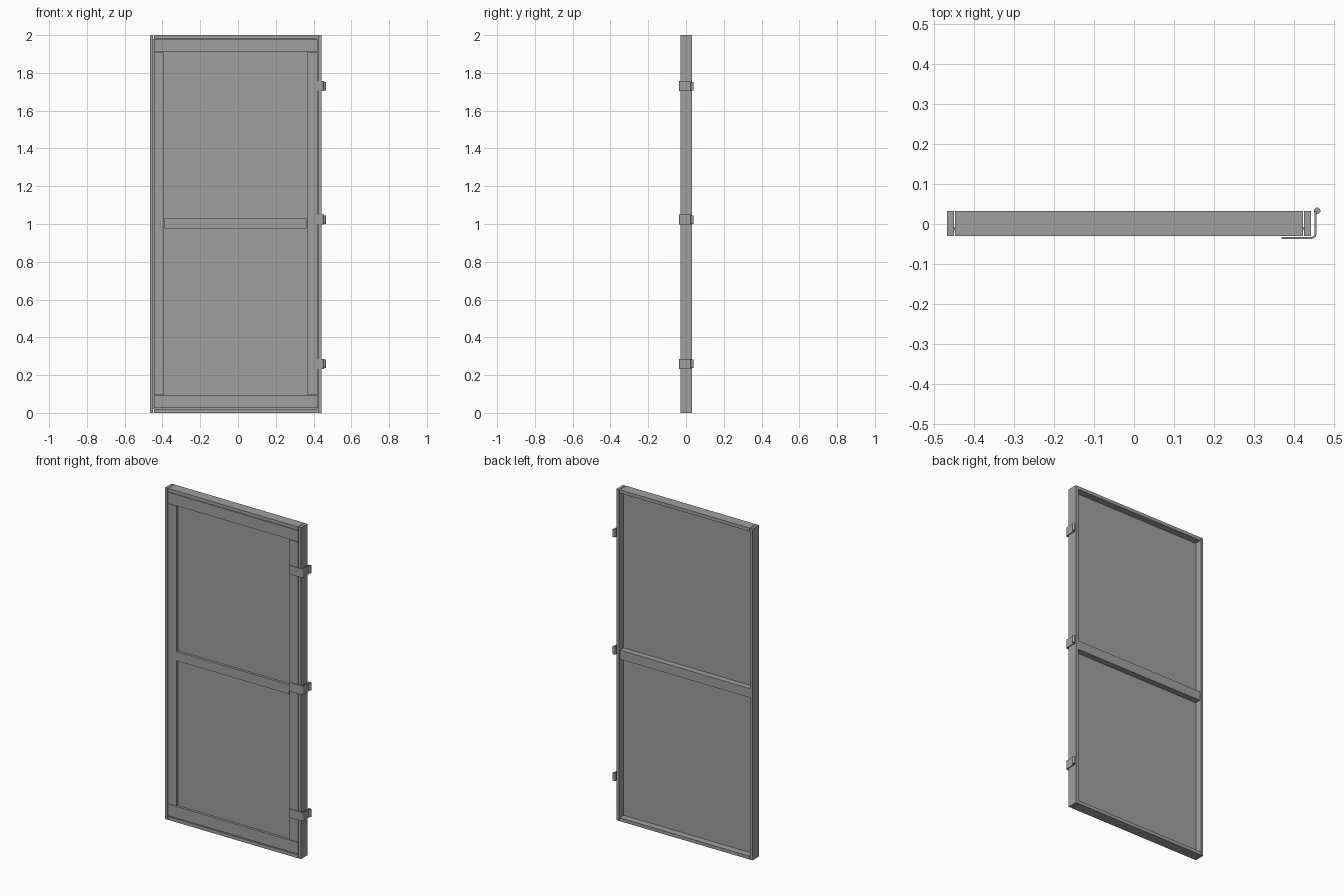
import bpy
import bmesh
import math

cube = bpy.data.objects.get("Cube")
if cube:
    bpy.data.objects.remove(cube, do_unlink=True)

grey = bpy.data.materials.new("mid grey")
grey.use_nodes = True
COLOUR = (0.35, 0.35, 0.35, 1)
grey.diffuse_color = COLOUR
grey.node_tree.nodes["Principled BSDF"].inputs["Base Color"].default_value = COLOUR


def add_mesh(name, bm):
    bmesh.ops.recalc_face_normals(bm, faces=bm.faces)
    mesh = bpy.data.meshes.new(name)
    bm.to_mesh(mesh)
    bm.free()
    mesh.materials.append(grey)
    obj = bpy.data.objects.new(name, mesh)
    bpy.context.collection.objects.link(obj)
    return obj


def box(name, x, y, z):
    """Box from (min, max) pairs on each axis."""
    bm = bmesh.new()
    bmesh.ops.create_cube(bm, size=1)
    for v in bm.verts:
        for i, (lo, hi) in enumerate((x, y, z)):
            v.co[i] = lo if v.co[i] < 0 else hi
    return add_mesh(name, bm)


def extrude_outline(name, outline, z, height):
    """Prism from an outline in plan, centred on height z."""
    bm = bmesh.new()
    face = bm.faces.new([bm.verts.new((x, y, z - height / 2)) for x, y in outline])
    top = bmesh.ops.extrude_face_region(bm, geom=[face])["geom"]
    verts = [g for g in top if isinstance(g, bmesh.types.BMVert)]
    bmesh.ops.translate(bm, verts=verts, vec=(0, 0, height))
    return add_mesh(name, bm)


def arc(cx, cy, r, start, end, steps):
    angles = [math.radians(start + (end - start) * i / steps) for i in range(steps + 1)]
    return [(cx + r * math.cos(a), cy + r * math.sin(a)) for a in angles]


# Outer frame
LEFT, RIGHT, T = -0.466, 0.441, 0.017
DEPTH = (-0.03, 0.032)
box("right_stile", (LEFT, LEFT + T), DEPTH, (0, 2))
box("left_stile", (RIGHT - T, RIGHT), DEPTH, (0, 2))
inner = (LEFT + T + 0.003, RIGHT - T - 0.003)
box("bottom_rail", inner, DEPTH, (0, 0.02))
box("top_rail", inner, DEPTH, (1.98, 2))

# Thin panel behind the front boards
box("panel", (LEFT + T, RIGHT - T), (-0.015, -0.008), (0.02, 1.98))

# Front trim boards
FRONT = (-0.03, -0.015)
box("bottom_board", inner, FRONT, (0.025, 0.095))
box("top_board", inner, FRONT, (1.91, 1.977))
box("right_board", (inner[0], -0.391), FRONT, (0.098, 1.907))
box("left_board", (0.365, inner[1]), FRONT, (0.098, 1.907))

# Middle rail, front and back halves
box("middle_rail_front", (-0.388, 0.362), FRONT, (0.975, 1.03))
box("middle_rail_back", inner, (-0.008, 0.028), (0.975, 1.03))

# Hinges: a bent leaf wrapping the stile and a round knuckle at its end
leaf = ([(0.368, -0.037)] + arc(0.443, -0.025, 0.012, -90, 0, 5)
        + [(0.455, 0.033), (0.45, 0.033)]
        + arc(0.443, -0.025, 0.007, 0, -90, 5) + [(0.368, -0.032)])
for place, z in (("lower", 0.26), ("middle", 1.023), ("upper", 1.73)):
    extrude_outline(place + "_hinge_leaf", leaf, z, 0.053)
    knuckle = extrude_outline(place + "_hinge_knuckle",
                              arc(0.457, 0.033, 0.008, 0, 345, 23), z, 0.045)
    for poly in knuckle.data.polygons:
        poly.use_smooth = abs(poly.normal.z) < 0.5
